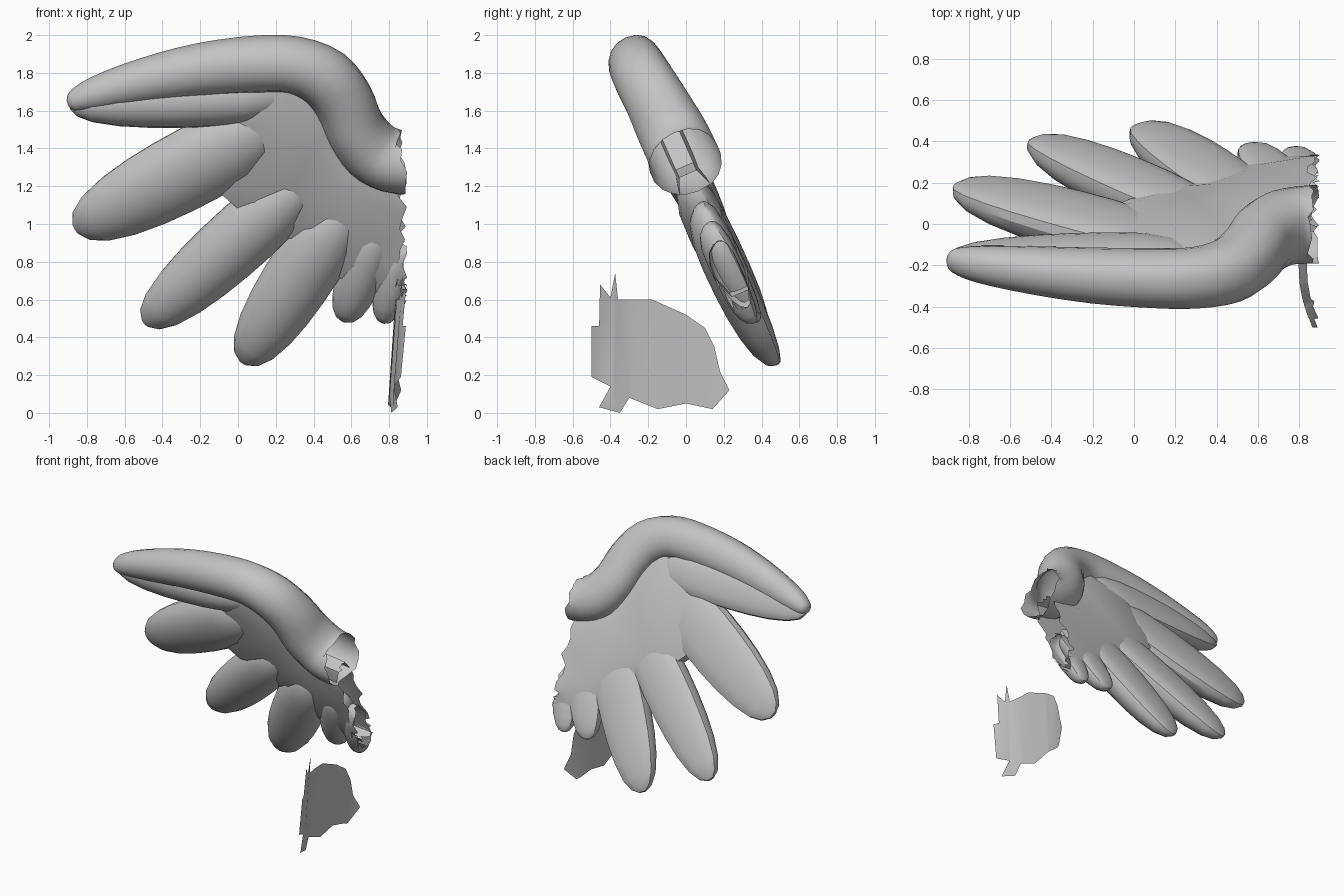
import bpy, bmesh, math, random
from mathutils import Vector

random.seed(4)
cube = bpy.data.objects.get("Cube")
if cube:
    bpy.data.objects.remove(cube, do_unlink=True)

grey = bpy.data.materials.new("plain grey")
grey.use_nodes = True
grey.diffuse_color = (0.55, 0.55, 0.55, 1)
grey.node_tree.nodes["Principled BSDF"].inputs["Base Color"].default_value = (0.55, 0.55, 0.55, 1)

NORMAL = Vector((0, 1, 0.44)).normalized()
CUT_X = 0.87


def on_wing(x, z, depth=0.0):
    """Point on the leaning wing plane, pushed along its normal."""
    return Vector((x, 0.11 + 0.44 * (1 - z), z)) + NORMAL * depth


def finish(name, bm, torn=False):
    if torn:
        # Open, ragged edge where the wing was torn off
        geom = bm.verts[:] + bm.edges[:] + bm.faces[:]
        bmesh.ops.bisect_plane(bm, geom=geom, plane_co=(CUT_X, 0, 0),
                               plane_no=(1, 0, 0), clear_outer=True)
        rim = [e for e in bm.edges if e.is_boundary]
        bmesh.ops.subdivide_edges(bm, edges=[e for e in rim if e.calc_length() > 0.1], cuts=7)
        for v in bm.verts:
            if v.is_boundary:
                v.co.x += random.uniform(-0.035, 0.03)
        bmesh.ops.triangulate(bm, faces=bm.faces[:])
    mesh = bpy.data.meshes.new(name)
    bm.to_mesh(mesh)
    bm.free()
    mesh.materials.append(grey)
    obj = bpy.data.objects.new(name, mesh)
    bpy.context.collection.objects.link(obj)
    bpy.ops.object.select_all(action="DESELECT")
    obj.select_set(True)
    bpy.context.view_layer.objects.active = obj
    bpy.ops.object.shade_smooth_by_angle(angle=math.radians(30))


def smooth_path(points, steps=3):
    """Catmull-Rom resampling of a list of equal-length tuples."""
    pts = [points[0]] + list(points) + [points[-1]]
    out = []
    for p, q, r, s in zip(pts, pts[1:], pts[2:], pts[3:]):
        for i in range(steps):
            t = i / steps
            out.append([0.5 * (2 * b + (c - a) * t + (2 * a - 5 * b + 4 * c - d) * t ** 2
                               + (3 * b - a - 3 * c + d) * t ** 3)
                        for a, b, c, d in zip(p, q, r, s)])
    return out + [list(points[-1])]


def tube(name, stations, front, back, flatness, sides=18, torn=False):
    """Sweep a rounded section with its own front height and a flattened back.
    Stations are (x, z, half width, half thickness, depth)."""
    bm = bmesh.new()
    rings = []
    for i, (x, z, w, t, depth) in enumerate(stations):
        a = stations[max(i - 1, 0)]
        b = stations[min(i + 1, len(stations) - 1)]
        along = (on_wing(b[0], b[1]) - on_wing(a[0], a[1])).normalized()
        across = NORMAL.cross(along)
        centre = on_wing(x, z, depth)
        ring = []
        for k in range(sides):
            ang = 2 * math.pi * k / sides
            height = math.sin(ang)
            height = back * height ** flatness if height > 0 else front * height
            ring.append(bm.verts.new(centre + across * w * math.cos(ang)
                                     + NORMAL * t * height))
        rings.append(ring)
    for r, s in zip(rings, rings[1:]):
        for k in range(sides):
            n = (k + 1) % sides
            bm.faces.new((r[k], r[n], s[n], s[k]))
    bm.faces.new(rings[0])
    bm.faces.new(rings[-1])
    bmesh.ops.recalc_face_normals(bm, faces=bm.faces[:])
    finish(name, bm, torn)


# Thick leading arm, bent at the wrist
arm = [(-0.9, 1.64, 0.02, 0.025, 0), (-0.87, 1.65, 0.055, 0.06, 0), (-0.75, 1.69, 0.09, 0.09, 0),
       (-0.5, 1.755, 0.12, 0.115, 0), (-0.2, 1.815, 0.14, 0.135, 0), (0.1, 1.845, 0.15, 0.145, 0),
       (0.3, 1.84, 0.15, 0.15, 0), (0.46, 1.77, 0.16, 0.16, 0.005), (0.56, 1.64, 0.16, 0.17, 0.02),
       (0.62, 1.49, 0.16, 0.185, 0.03), (0.7, 1.38, 0.165, 0.19, 0.035),
       (0.8, 1.325, 0.165, 0.195, 0.03), (0.95, 1.31, 0.17, 0.2, 0.03)]
tube("leading_arm", smooth_path(arm), 1, 0.97, 0.8, torn=True)

# Rounded feathers: tip, root, half width, half thickness, depth at tip and root
feathers = {
    "arm_feather": ((-0.89, 1.625), (0.28, 1.66), 0.145, 0.11, 0.01, 0.05),
    "long_feather": ((-0.86, 0.95), (0.18, 1.52), 0.215, 0.115, 0.06, 0.02),
    "middle_feather": ((-0.49, 0.45), (0.36, 1.23), 0.18, 0.115, 0.06, 0.02),
    "lower_feather": ((0.03, 0.25), (0.57, 1.09), 0.185, 0.11, 0.04, 0.02),
    "short_feather": ((0.56, 0.47), (0.75, 1), 0.125, 0.085, 0.04, 0.02),
    "root_feather": ((0.77, 0.47), (0.86, 0.9), 0.095, 0.075, 0.02, 0.02),
}
PROFILE = [(0, 0.15), (0.03, 0.42), (0.1, 0.66), (0.22, 0.85), (0.36, 0.96), (0.5, 1.01),
           (0.65, 1.02), (0.8, 0.96), (0.92, 0.74), (0.98, 0.42), (1, 0.15)]
for name, (tip, root, w, t, tip_depth, root_depth) in feathers.items():
    stations = []
    for f, size in PROFILE:
        x = tip[0] + (root[0] - tip[0]) * f
        z = tip[1] + (root[1] - tip[1]) * f
        depth = tip_depth + (root_depth - tip_depth) * f
        stations.append((x, z, w * size, t * size, depth))
    tube(name, stations, 1.3, 0.7, 0.55, torn=(name == "root_feather"))

# Padded web of skin joining the feather roots to the arm
outline = [(-0.05, 1.58), (0.03, 1.7), (0.3, 1.74), (0.5, 1.5), (0.62, 1.3), (1.1, 1.22),
           (1.1, 0.6), (0.76, 0.64), (0.55, 0.72), (0.32, 0.93), (0.15, 0.96), (-0.12, 1.2)]
bm = bmesh.new()
layers = [[bm.verts.new(on_wing(x, z, d)) for x, z in outline] for d in (-0.035, 0.065)]
sheets = [bm.faces.new(layer) for layer in layers]
for k in range(len(outline)):
    n = (k + 1) % len(outline)
    bm.faces.new((layers[0][k], layers[0][n], layers[1][n], layers[1][k]))
bmesh.ops.recalc_face_normals(bm, faces=bm.faces[:])
for sheet in sheets:
    bmesh.ops.inset_region(bm, faces=[sheet], thickness=0.11, depth=0.035)
finish("wing_web", bm, torn=True)

# Loose curved scrap of skin standing below the root
scrap = [(-0.46, 0.03), (-0.35, 0), (-0.3, 0.08), (-0.15, 0.02), (0, 0.05), (0.14, 0.02),
         (0.23, 0.12), (0.18, 0.22), (0.15, 0.35), (0.1, 0.45), (0, 0.52), (-0.18, 0.6),
         (-0.36, 0.6), (-0.375, 0.74), (-0.4, 0.61), (-0.455, 0.68), (-0.46, 0.46),
         (-0.5, 0.46), (-0.5, 0.19), (-0.4, 0.14)]
bm = bmesh.new()
bm.faces.new([bm.verts.new((0, y, z)) for y, z in scrap])
for y in (-0.38, -0.28, -0.18, 0, 0.1):
    bmesh.ops.bisect_plane(bm, geom=bm.verts[:] + bm.edges[:] + bm.faces[:],
                           plane_co=(0, y, 0), plane_no=(0, 1, 0))
bmesh.ops.triangulate(bm, faces=bm.faces[:])
for v in bm.verts:
    y, z = v.co.y, v.co.z
    v.co.x = 0.795 + 0.75 * min(0, y + 0.2) ** 2 + 1.3 * max(0, y) ** 2 + 0.1 * max(0, z - 0.2)
finish("loose_scrap", bm)
